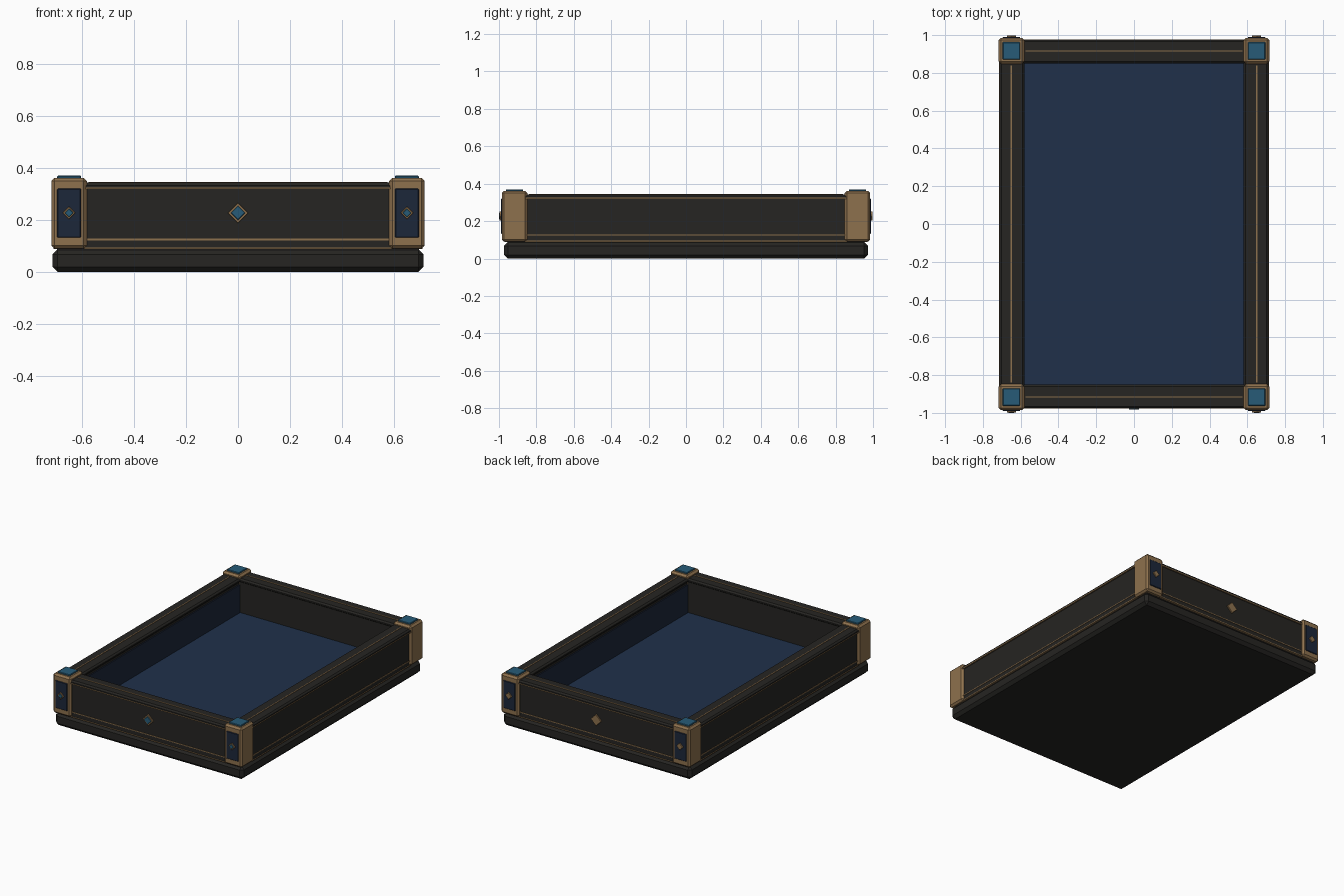
import bpy, bmesh, math
from mathutils import Matrix

if "Cube" in bpy.data.objects:
    bpy.data.objects.remove(bpy.data.objects["Cube"])


def mat(name, rgb):
    m = bpy.data.materials.new(name)
    m.diffuse_color = (*rgb, 1)
    m.use_nodes = True
    m.node_tree.nodes["Principled BSDF"].inputs["Base Color"].default_value = m.diffuse_color
    return m


DARK = mat("dark_wood", (0.019, 0.018, 0.016))
GOLD = mat("aged_brass", (0.27, 0.165, 0.075))
NAVY = mat("navy_felt", (0.014, 0.03, 0.068))
PANEL = mat("navy_panel", (0.012, 0.02, 0.042))
TEAL = mat("teal_inlay", (0.02, 0.105, 0.185))


def box(name, lo, hi, m, bevel=0.0, spin=0.0):
    """Box between two corners, optional chamfer and spin about y."""
    size = [b - a for a, b in zip(lo, hi)]
    mid = [(a + b) / 2 for a, b in zip(lo, hi)]
    bm = bmesh.new()
    bmesh.ops.create_cube(bm, size=1, matrix=Matrix.Diagonal((*size, 1)))
    if bevel:
        bmesh.ops.bevel(bm, geom=bm.edges[:], offset=bevel, segments=1,
                        affect='EDGES', profile=0.5)
    bmesh.ops.transform(bm, verts=bm.verts[:],
                        matrix=Matrix.Translation(mid) @ Matrix.Rotation(spin, 4, 'Y'))
    me = bpy.data.meshes.new(name)
    bm.to_mesh(me)
    bm.free()
    me.materials.append(m)
    ob = bpy.data.objects.new(name, me)
    bpy.context.collection.objects.link(ob)
    return ob


def span(a, b):
    return min(a, b), max(a, b)


def diamond(name, x, z, r, y0, y1, m):
    """Square plate turned 45 degrees, r is the half diagonal."""
    h = r / math.sqrt(2)
    y0, y1 = span(y0, y1)
    box(name, (x - h, y0, z - h), (x + h, y1, z + h), m, 0.002, math.pi / 4)


# base slab and felt floor
box("base", (-0.713, -0.972, 0), (0.713, 0.972, 0.088), DARK, 0.02)
box("plinth", (-0.695, -0.955, 0.08), (0.695, 0.955, 0.1), DARK)
box("floor", (-0.585, -0.855, 0.095), (0.585, 0.855, 0.11), NAVY)

# front and back walls, with caps and brass lines
for s, side in ((-1, "front"), (1, "back")):
    y0, y1 = span(s * 0.855, s * 0.968)
    box(side + "_wall", (-0.62, y0, 0.09), (0.62, y1, 0.33), DARK)
    y0, y1 = span(s * 0.85, s * 0.975)
    box(side + "_cap", (-0.62, y0, 0.315), (0.62, y1, 0.343), DARK, 0.01)
    box(side + "_top_line", (-0.575, s * 0.915 - 0.003, 0.335), (0.575, s * 0.915 + 0.003, 0.346), GOLD)
    for i, z in enumerate((0.092, 0.125, 0.322)):
        y0, y1 = span(s * 0.95, s * (0.977 if i == 2 else 0.971))
        box(f"{side}_line_{i}", (-0.59, y0, z - 0.003), (0.59, y1, z + 0.003), GOLD)
    diamond(side + "_diamond", 0, 0.227, 0.04, s * 0.96, s * 0.977, GOLD)

# side walls, with caps, brass lines and inner lining
for s, side in ((-1, "left"), (1, "right")):
    x0, x1 = span(s * 0.59, s * 0.705)
    box(side + "_wall", (x0, -0.9, 0.09), (x1, 0.9, 0.33), DARK)
    x0, x1 = span(s * 0.58, s * 0.712)
    box(side + "_cap", (x0, -0.9, 0.315), (x1, 0.9, 0.343), DARK, 0.01)
    box(side + "_top_line", (s * 0.65 - 0.003, -0.84, 0.335), (s * 0.65 + 0.003, 0.84, 0.346), GOLD)
    for i, z in enumerate((0.092, 0.125, 0.322)):
        x0, x1 = span(s * 0.69, s * (0.714 if i == 2 else 0.708))
        box(f"{side}_line_{i}", (x0, -0.86, z - 0.003), (x1, 0.86, z + 0.003), GOLD)
    x0, x1 = span(s * 0.582, s * 0.595)
    box(side + "_lining", (x0, -0.855, 0.1), (x1, 0.855, 0.3), PANEL)

# corner posts with panels, diamonds and top inlays
for sx, a in ((-1, "left"), (1, "right")):
    for sy, b in ((-1, "front"), (1, "back")):
        n = f"{b}_{a}_"
        cx = sx * 0.649
        y0, y1 = span(sy * 0.848, sy * 0.985)
        box(n + "post", (cx - 0.068, y0, 0.09), (cx + 0.068, y1, 0.362), GOLD, 0.012)
        cy = (y0 + y1) / 2
        box(n + "top_inlay", (cx - 0.046, cy - 0.046, 0.35), (cx + 0.046, cy + 0.046, 0.37), TEAL, 0.003)
        y0, y1 = span(sy * 0.97, sy * 0.99)
        box(n + "panel", (cx - 0.046, y0, 0.132), (cx + 0.046, y1, 0.32), PANEL, 0.003)
        diamond(n + "diamond", cx, 0.227, 0.025, sy * 0.98, sy * 0.998, GOLD)
        if sy < 0:
            diamond(n + "gem", cx, 0.227, 0.017, -0.985, -1.0, TEAL)

# front centre gem
diamond("front_gem", 0, 0.227, 0.028, -0.965, -0.981, TEAL)
